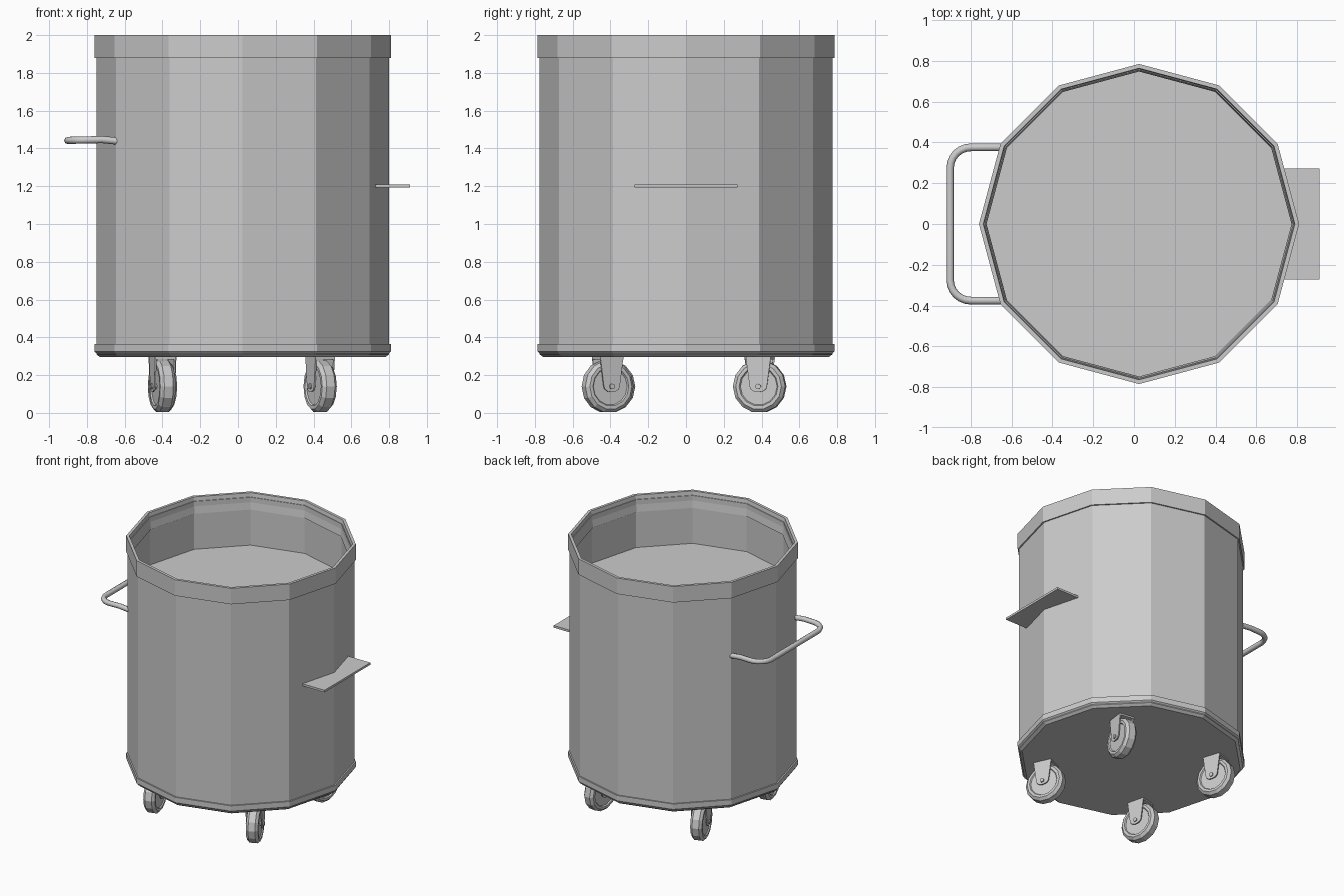
import bpy, bmesh
from math import pi, sin, cos, radians
from mathutils import Matrix, Vector

if "Cube" in bpy.data.objects:
    bpy.data.objects.remove(bpy.data.objects["Cube"])

CX = 0.025  # drum axis


def finish(name, bm, matrix=None):
    bmesh.ops.recalc_face_normals(bm, faces=bm.faces)
    if matrix is not None:
        bmesh.ops.transform(bm, matrix=matrix, verts=bm.verts)
    me = bpy.data.meshes.new(name)
    bm.to_mesh(me)
    bm.free()
    ob = bpy.data.objects.new(name, me)
    bpy.context.collection.objects.link(ob)
    return ob


def lathe(name, profile, n, matrix, closed=False):
    """Revolve (radius, height) points around local z; zero radius makes a pole."""
    bm = bmesh.new()
    rings = []
    for r, z in profile:
        if r == 0:
            rings.append([bm.verts.new((0, 0, z))] * n)
        else:
            rings.append([bm.verts.new((r * cos(2 * pi * i / n), r * sin(2 * pi * i / n), z))
                          for i in range(n)])
    pairs = list(zip(rings, rings[1:])) + ([(rings[-1], rings[0])] if closed else [])
    for a, b in pairs:
        for i in range(n):
            j = (i + 1) % n
            bm.faces.new(list(dict.fromkeys((a[i], a[j], b[j], b[i]))))
    return finish(name, bm, matrix)


def extrude_outline(name, pts, thickness, matrix):
    """Flat outline in local xy given a thickness along local z."""
    bm = bmesh.new()
    f = bm.faces.new([bm.verts.new((x, y, -thickness / 2)) for x, y in pts])
    new = bmesh.ops.extrude_face_region(bm, geom=[f])["geom"]
    bmesh.ops.translate(bm, vec=(0, 0, thickness),
                        verts=[v for v in new if isinstance(v, bmesh.types.BMVert)])
    return finish(name, bm, matrix)


def box(name, lo, hi, matrix=None):
    bm = bmesh.new()
    bmesh.ops.create_cube(bm, size=1)
    for v in bm.verts:
        v.co = Vector([lo[k] if v.co[k] < 0 else hi[k] for k in range(3)])
    return finish(name, bm, matrix)


# drum with raised inner floor, top rim and bottom band
axis = Matrix.Translation((CX, 0, 0))
lathe("drum", [(0, 0.295), (0.755, 0.295), (0.775, 0.31), (0.775, 1.97), (0.755, 1.97),
               (0.755, 1.61), (0, 1.61)], 12, axis)
lathe("top_rim", [(0.785, 1.88), (0.785, 2.0), (0.764, 2.0), (0.748, 1.88)], 12, axis, True)
lathe("bottom_band", [(0.755, 0.297), (0.785, 0.325), (0.785, 0.365), (0.765, 0.365)],
      12, axis, True)

# side shelf
box("side_shelf", (0.70, -0.272, 1.194), (0.91, 0.272, 1.21))

# push handle: bent tube with rounded corners
half = [(-0.63, 0.376, 1.438), (-0.72, 0.376, 1.447)]
for k in range(7):
    a = pi / 2 * k / 6
    half.append((-0.80 - 0.102 * sin(a), 0.274 + 0.102 * cos(a), 1.445 - 0.003 * k / 6))
path = half + [(x, -y, z) for x, y, z in reversed(half)]
cu = bpy.data.curves.new("push_handle", "CURVE")
cu.dimensions = "3D"
cu.bevel_depth = 0.019
cu.bevel_resolution = 2
cu.use_fill_caps = True
sp = cu.splines.new("POLY")
sp.points.add(len(path) - 1)
for p, co in zip(sp.points, path):
    p.co = (*co, 1)
sp.use_smooth = True
bpy.context.collection.objects.link(bpy.data.objects.new("push_handle", cu))


# swivel casters; the wheel axle is local x, turned by a heading angle
def caster(tag, x, y, heading):
    base = Matrix.Translation((x, y, 0.14)) @ Matrix.Rotation(radians(heading), 4, "Z")
    spin = base @ Matrix.Rotation(pi / 2, 4, "Y") @ Matrix.Rotation(pi / 14, 4, "Z")
    side = [(0, 0.034), (0.098, 0.034), (0.104, 0.042), (0.122, 0.042), (0.14, 0.024)]
    lathe("wheel_" + tag, side + [(r, -h) for r, h in reversed(side)], 14, spin)
    lathe("axle_" + tag, [(0, 0.064), (0.015, 0.064), (0.015, -0.064), (0, -0.064)], 8, spin)
    # fork cheeks: tapered tongues with a round lower end
    tongue = [(-0.066, 0.15), (-0.046, 0.0)]
    tongue += [(-0.046 * cos(pi * k / 6), -0.03 * sin(pi * k / 6)) for k in range(1, 6)]
    tongue += [(0.046, 0.0), (0.066, 0.15)]
    upright = Matrix(((0, 0, 1, 0), (1, 0, 0, 0), (0, 1, 0, 0), (0, 0, 0, 1)))
    for label, s in (("left", -1), ("right", 1)):
        extrude_outline(f"fork_{label}_{tag}", tongue, 0.008,
                        base @ Matrix.Translation((s * 0.052, 0, 0)) @ upright)
    box("fork_top_" + tag, (-0.056, -0.066, 0.143), (0.056, 0.066, 0.158), base)


for tag, x, y, heading in (("front_left", -0.40, -0.41, 14), ("front_right", 0.435, -0.415, 24),
                           ("back_left", -0.40, 0.39, 18), ("back_right", 0.435, 0.39, -8)):
    caster(tag, x, y, heading)
